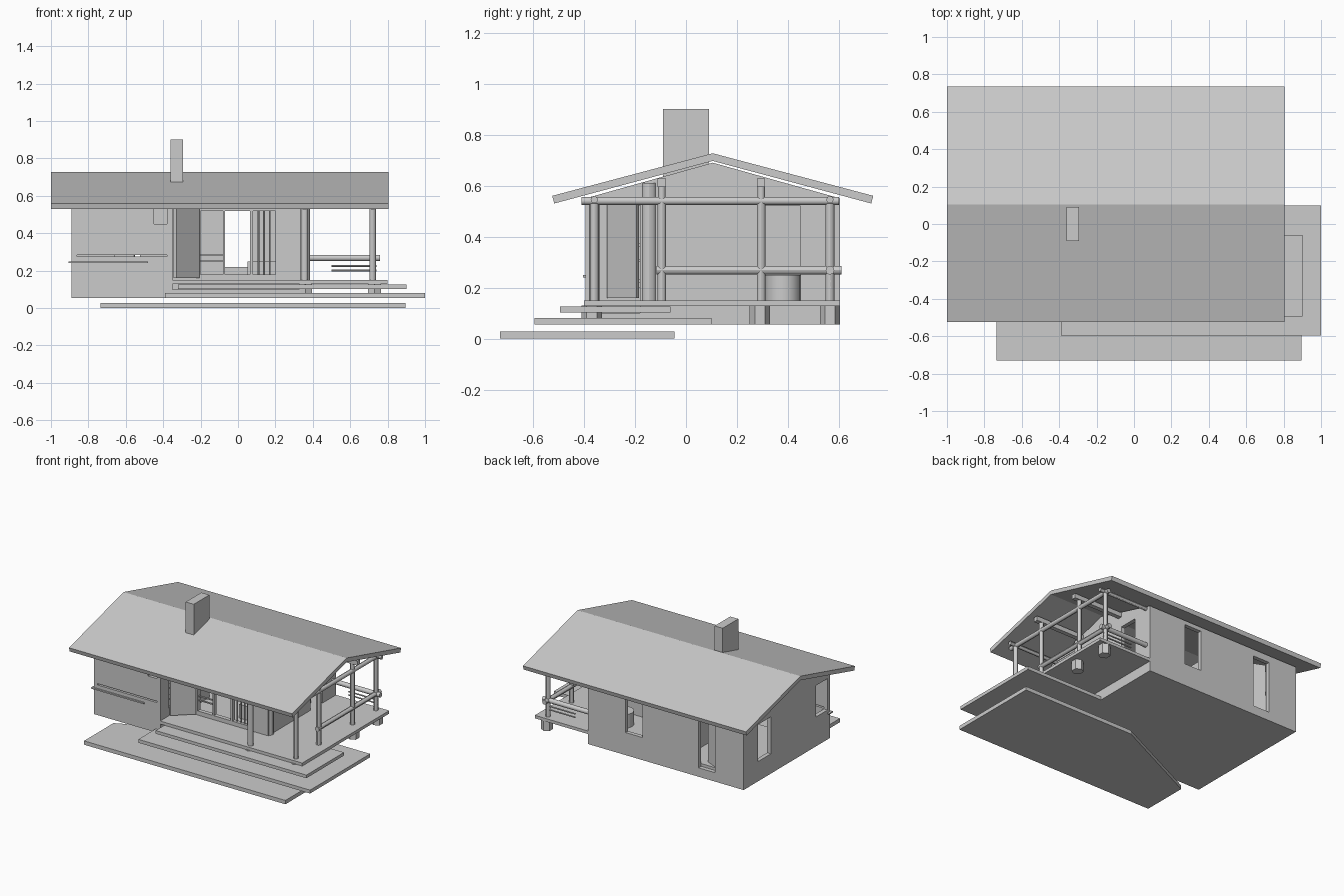
import bpy, bmesh
from mathutils import Vector

if "Cube" in bpy.data.objects:
    bpy.data.objects.remove(bpy.data.objects["Cube"])

grey = bpy.data.materials.new("plain grey")
grey.use_nodes = True
grey.diffuse_color = (0.6, 0.6, 0.6, 1)
grey.node_tree.nodes["Principled BSDF"].inputs["Base Color"].default_value = (0.6, 0.6, 0.6, 1)


def finish(name, bm):
    bmesh.ops.recalc_face_normals(bm, faces=bm.faces)
    mesh = bpy.data.meshes.new(name)
    bm.to_mesh(mesh)
    bm.free()
    mesh.materials.append(grey)
    obj = bpy.data.objects.new(name, mesh)
    bpy.context.collection.objects.link(obj)
    return obj


def add_box(bm, x, y, z):
    verts = bmesh.ops.create_cube(bm, size=1)["verts"]
    for v in verts:
        v.co = Vector([(r[0] + r[1]) / 2 + c * (r[1] - r[0]) for r, c in zip((x, y, z), v.co)])


def box(name, x, y, z):
    bm = bmesh.new()
    add_box(bm, x, y, z)
    return finish(name, bm)


def prism(name, points, offset):
    """Extrude a flat outline by an offset vector."""
    bm = bmesh.new()
    face = bm.faces.new([bm.verts.new(p) for p in points])
    top = bmesh.ops.extrude_face_region(bm, geom=[face])["geom"]
    bmesh.ops.translate(bm, vec=offset, verts=[v for v in top if isinstance(v, bmesh.types.BMVert)])
    return finish(name, bm)


def log(name, start, end, radius, sides=12):
    a, b = Vector(start), Vector(end)
    bpy.ops.mesh.primitive_cylinder_add(vertices=sides, radius=radius, depth=(b - a).length,
                                        location=(a + b) / 2)
    obj = bpy.context.object
    obj.name = name
    obj.rotation_euler = (b - a).to_track_quat("Z", "Y").to_euler()
    obj.data.materials.append(grey)
    if sides > 6:
        bpy.ops.object.shade_smooth_by_angle()


def wall(name, axis, along, across, z, openings):
    """Straight wall with rectangular openings, each (start, end, bottom, top)."""
    bm = bmesh.new()

    def piece(a, b, low, high):
        if b - a > 0.001 and high - low > 0.001:
            spans = ((a, b), across) if axis == "x" else (across, (a, b))
            add_box(bm, *spans, (low, high))

    at = along[0]
    for a, b, low, high in sorted(openings):
        piece(at, a, *z)
        piece(a, b, z[0], low)
        piece(a, b, high, z[1])
        at = b
    piece(at, along[1], *z)
    finish(name, bm)


LEFT, RIGHT, FRONT, BACK = -0.89, 0.37, -0.395, 0.605
RECESS, PARTITION, RIDGE, T = -0.15, -0.35, 0.105, 0.03
FLOOR, EAVE = 0.1, 0.55

# Ground slab with one clipped corner, then the stepped platforms
prism("ground_slab", [(0.895, -0.73, 0), (0.895, -0.045, 0), (-0.01, -0.045, 0),
                      (-0.735, -0.39, 0), (-0.735, -0.73, 0)], (0, 0, 0.028))
box("lower_step", (-0.39, 1.0), (-0.595, 0.1), (0.055, 0.08))
box("upper_step", (-0.32, 0.9), (-0.495, -0.06), (0.102, 0.125))
box("deck", (-0.35, 0.8), (-0.4, BACK), (0.128, 0.15))
box("foundation", (LEFT, RIGHT), (FRONT, BACK), (0.055, FLOOR))
box("room_floor", (LEFT + T, RIGHT - T), (RECESS, BACK - T), (FLOOR, 0.14))

# Footings under the deck
for x, y in ((0.36, -0.37), (0.73, -0.37), (0.73, 0.29), (0.73, 0.565)):
    log("deck_footing", (x, y, 0.055), (x, y, 0.13), 0.04, 6)

# Outer walls
wall("back_wall", "x", (LEFT, RIGHT), (BACK - T, BACK), (FLOOR, EAVE),
     [(-0.66, -0.525, 0.12, 0.5), (-0.07, 0.065, 0.22, 0.52)])
wall("left_wall", "y", (FRONT, BACK - T), (LEFT, LEFT + T), (FLOOR, EAVE),
     [(FRONT + T, -0.23, 0.27, 0.5), (0.29, 0.44, 0.2, 0.47)])
wall("right_wall", "y", (RECESS - T, BACK - T), (RIGHT - T, RIGHT), (FLOOR, EAVE),
     [(0.31, 0.45, 0.15, 0.52)])
wall("partition_wall", "y", (RECESS, BACK - T), (PARTITION - T, PARTITION), (FLOOR, EAVE), [])
wall("wing_side_wall", "y", (FRONT, RECESS), (PARTITION - T, PARTITION), (FLOOR, EAVE),
     [(-0.3, -0.18, 0.2, 0.52)])
wall("recessed_wall", "x", (PARTITION, RIGHT - T), (RECESS - T, RECESS), (FLOOR, EAVE),
     [(-0.2, -0.08, 0.18, 0.52), (-0.07, 0.065, 0.18, 0.52), (0.08, 0.2, 0.18, 0.52)])

# Front of the wing: lower wall, slit, upper panel and header
box("wing_front_lower", (LEFT, PARTITION), (FRONT, FRONT + T), (FLOOR, 0.275))
box("wing_front_panel", (LEFT, PARTITION), (FRONT, FRONT + T), (0.285, 0.45))
box("wing_front_header", (LEFT + 0.02, -0.45), (FRONT, FRONT + T), (0.45, EAVE))
box("wing_sill", (-0.905, -0.48), (FRONT - 0.01, FRONT + T), (0.24, 0.25))

# Gables above the wall tops
for name, x in (("left_gable", LEFT), ("right_gable", RIGHT - T)):
    prism(name, [(x, FRONT, EAVE), (x, BACK, EAVE), (x, RIDGE, 0.69)], (T, 0, 0))

# Roof slopes mirrored about the ridge
for name, side in (("front_roof", -1), ("back_roof", 1)):
    y = RIDGE + side * 0.63
    prism(name, [(-1, RIDGE, 0.727), (-1, y, 0.56), (-1, y - side * 0.008, 0.53), (-1, RIDGE, 0.697)],
          (1.805, 0, 0))
box("chimney", (-0.36, -0.295), (-0.09, 0.09), (0.14, 0.9))

# Window mullions and doors
for x in (0.11, 0.14, 0.17):
    log("mullion", (x, RECESS - T / 2, 0.18), (x, RECESS - T / 2, 0.52), 0.005, 8)
for z in (0.25, 0.28):
    box("window_bar", (-0.2, -0.08), (RECESS - 0.02, RECESS - 0.01), (z, z + 0.008))
prism("porch_door", [(-0.345, -0.3, 0.16), (-0.22, -0.185, 0.16), (-0.205, -0.195, 0.16),
                     (-0.33, -0.31, 0.16)], (0, 0, 0.37))
prism("back_door", [(-0.655, BACK - T, 0.12), (-0.55, 0.53, 0.12), (-0.555, 0.515, 0.12),
                    (-0.66, 0.56, 0.12)], (0, 0, 0.37))

# Porch posts
POST_X = 0.72
for y in (-0.36, -0.095, 0.295, 0.565):
    log("porch_post", (POST_X, y, 0.15), (POST_X, y, 0.53), 0.017)
log("front_post", (0.355, -0.36, 0.15), (0.355, -0.36, 0.54), 0.02)
log("corner_post", (0.355, -0.145, 0.15), (0.355, -0.145, 0.61), 0.03)

# Roof beams of the porch
for x in (0.355, POST_X):
    log("cross_beam", (x, -0.41, 0.54), (x, 0.6, 0.54), 0.016)
for y in (-0.095, 0.295):
    box("purlin", (0.34, 0.77), (y - 0.016, y + 0.016), (0.595, 0.628))
    log("purlin_strut", (POST_X, y, 0.53), (POST_X, y, 0.6), 0.015)
for y, start in ((-0.36, -0.35), (0.565, 0.36)):
    log("eave_beam", (start, y, 0.545), (0.77, y, 0.545), 0.014)

# Porch railing
log("side_rail", (POST_X, -0.115, 0.268), (POST_X, 0.61, 0.268), 0.017)
log("back_rail", (RIGHT, 0.565, 0.268), (0.76, 0.565, 0.268), 0.017)
for z in (0.2, 0.225):
    log("thin_rail", (0.5, 0.565, z), (0.74, 0.565, z), 0.005, 8)

# Furniture inside
box("counter", (0.05, 0.33), (-0.06, 0.22), (0.14, 0.25))
log("round_tub", (0.24, 0.38, 0.14), (0.24, 0.38, 0.25), 0.07, 20)
for z in (0.22, 0.3, 0.36):
    box("wing_shelf", (-0.6, -0.39), (-0.22, -0.16), (z, z + 0.012))
